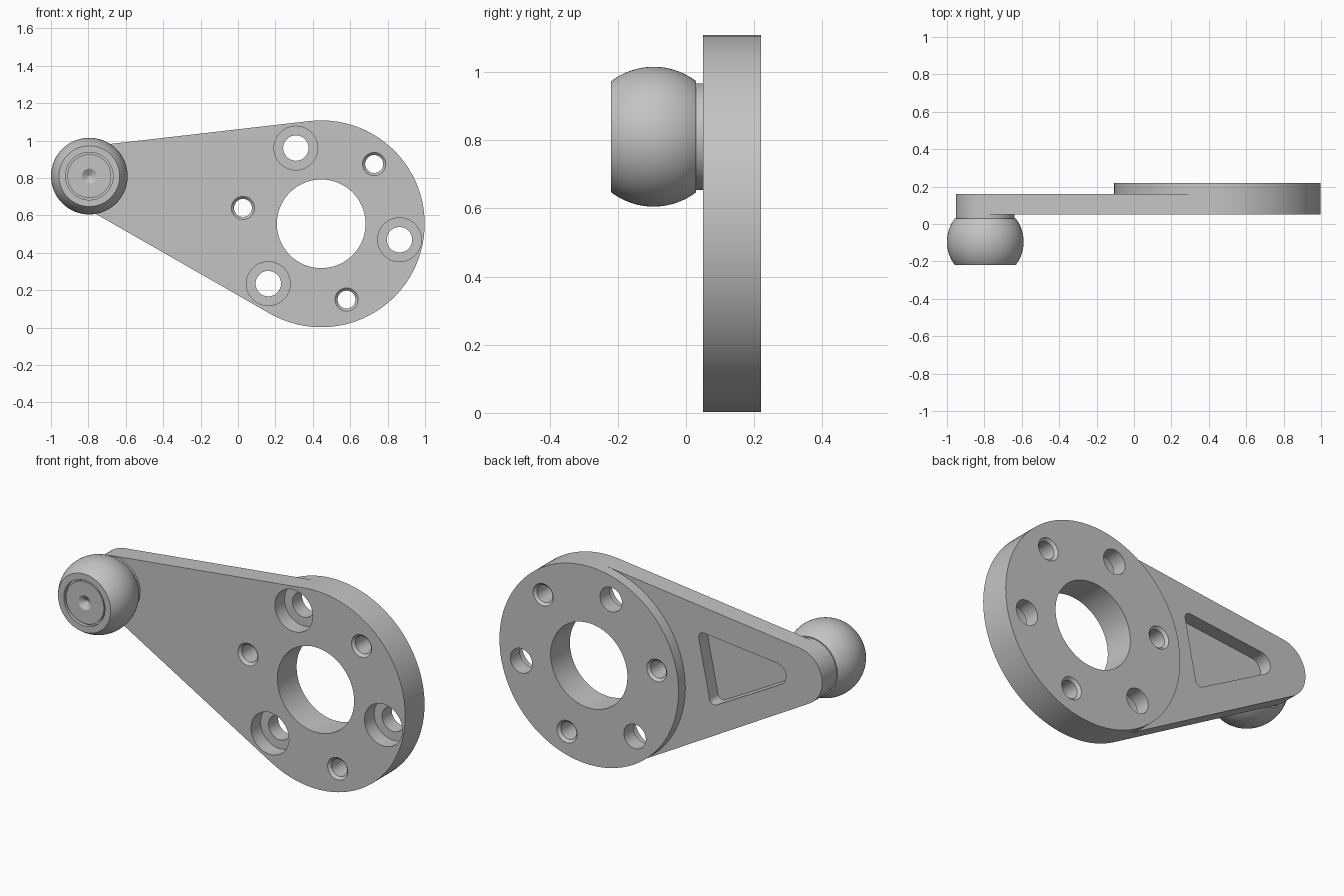
import bpy, bmesh
from math import pi, sin, cos, asin, atan2, hypot, radians, sqrt

if "Cube" in bpy.data.objects:
    bpy.data.objects.remove(bpy.data.objects["Cube"])

# Main dimensions: (x, z, radius) circles, and depths along y
DISC = (0.445, 0.555, 0.553)
TIP = (-0.795, 0.81, 0.158)
FRONT, ARM_BACK, DISC_BACK = 0.05, 0.16, 0.22
BOLT_CIRCLE = 0.427

grey = bpy.data.materials.new("machined_grey")
grey.use_nodes = True
grey.diffuse_color = (0.55, 0.55, 0.55, 1)
grey.node_tree.nodes["Principled BSDF"].inputs["Base Color"].default_value = grey.diffuse_color


def arc(circle, start, end, step=radians(4)):
    x, z, r = circle
    n = max(2, round((end - start) / step))
    angles = [start + (end - start) * i / n for i in range(n + 1)]
    return [(x + r * cos(a), z + r * sin(a)) for a in angles]


def belt_angles(circles):
    """Start and end angle of the belt's contact on each circle, counterclockwise."""
    normals = []
    for a, b in zip(circles, circles[1:] + circles[:1]):
        dx, dz = b[0] - a[0], b[1] - a[1]
        normals.append(atan2(dz, dx) - pi / 2 + asin((a[2] - b[2]) / hypot(dx, dz)))
    spans = []
    for i, end in enumerate(normals):
        start = normals[i - 1]
        spans.append((start, start + (end - start) % (2 * pi)))
    return spans


def finish(bm, name):
    bmesh.ops.recalc_face_normals(bm, faces=bm.faces)
    mesh = bpy.data.meshes.new(name)
    bm.to_mesh(mesh)
    bm.free()
    mesh.materials.append(grey)
    obj = bpy.data.objects.new(name, mesh)
    bpy.context.collection.objects.link(obj)
    return obj


def ring(bm, points, y):
    return [bm.verts.new((x, y, z)) for x, z in points]


def wall(bm, a, b):
    for i in range(len(a)):
        bm.faces.new((a[i - 1], a[i], b[i], b[i - 1]))


def lathe(bm, x, z, profile, sides=48):
    """Solid of revolution about y; profile is (radius, y), capped at both ends."""
    rings = []
    for r, y in profile:
        rings.append(ring(bm, arc((x, z, r), 0, 2 * pi, 2 * pi / sides)[:-1], y))
    for a, b in zip(rings, rings[1:]):
        wall(bm, a, b)
    bm.faces.new(rings[0])
    bm.faces.new(rings[-1])


def smooth(obj):
    bpy.ops.object.select_all(action='DESELECT')
    bpy.context.view_layer.objects.active = obj
    obj.select_set(True)
    bpy.ops.object.shade_smooth_by_angle(angle=radians(30))


def mix(a, b, t):
    return tuple(p + (q - p) * t for p, q in zip(a, b))


# Crank plate: thick disc with a thinner tapered arm
bm = bmesh.new()
disc_span, tip_span = belt_angles([DISC, TIP])
outer = arc(DISC, *disc_span)
inner = arc(DISC, disc_span[1], disc_span[0] + 2 * pi)[1:-1]
tip = arc(TIP, *tip_span, radians(8))
arm = [mix(outer[-1], tip[0], 0.25)] + tip + [mix(outer[0], tip[-1], 0.25)]

front = ring(bm, outer + arm, FRONT)
outer_mid, arm_mid = ring(bm, outer, ARM_BACK), ring(bm, arm, ARM_BACK)
inner_mid = ring(bm, inner, ARM_BACK)
back = ring(bm, outer + inner, DISC_BACK)
wall(bm, front, outer_mid + arm_mid)
wall(bm, outer_mid + inner_mid, back)
bm.faces.new(front)
bm.faces.new(back)
bm.faces.new([outer_mid[-1]] + arm_mid + [outer_mid[0]] + inner_mid[::-1])

# Softened rims
rims = list(zip(front, front[1:] + front[:1])) + list(zip(back, back[1:] + back[:1]))
rims += list(zip(arm_mid, arm_mid[1:]))
edges = [bm.edges.get(pair) for pair in rims]
bmesh.ops.bevel(bm, geom=edges, offset=0.007, segments=2, profile=0.5,
                affect='EDGES', clamp_overlap=False)
plate = finish(bm, "crank_plate")

# Cutter: centre bore, alternating counterbored and chamfered bolt holes, arm pocket
bm = bmesh.new()
lo, hi = FRONT - 0.03, DISC_BACK + 0.03
lathe(bm, DISC[0], DISC[1], [(0.237, lo), (0.237, hi)], 96)
step_y, chamfer = FRONT + 0.085, 0.014
counterbored = [(0.117, lo), (0.117, step_y), (0.068, step_y), (0.068, hi)]
chamfered = [(0.062, lo), (0.062, FRONT), (0.048, FRONT + chamfer),
             (0.048, DISC_BACK - chamfer), (0.062, DISC_BACK), (0.062, hi)]
for k in range(6):
    a = radians(48.5 + 60 * k)
    lathe(bm, DISC[0] + BOLT_CIRCLE * cos(a), DISC[1] + BOLT_CIRCLE * sin(a),
          counterbored if k % 2 else chamfered)

corners = [(-0.22, 0.862, 0.03), (-0.67, 0.785, 0.06), (-0.287, 0.538, 0.03)]
outline = []
for corner, span in zip(corners, belt_angles(corners)):
    outline += arc(corner, *span, radians(10))
floor, rim = ring(bm, outline, ARM_BACK - 0.075), ring(bm, outline, ARM_BACK + 0.03)
wall(bm, floor, rim)
bm.faces.new(floor)
bm.faces.new(rim)
cutter = finish(bm, "hole_cutter")
cutter.hide_render = True

cut = plate.modifiers.new("holes", 'BOOLEAN')
cut.operation, cut.solver, cut.object = 'DIFFERENCE', 'EXACT', cutter
bpy.context.view_layer.objects.active = plate
bpy.ops.object.modifier_apply(modifier=cut.name)
bpy.data.objects.remove(cutter)
smooth(plate)

# Ball stud: grooved, centre-drilled front, truncated ball, short neck
R, MID, FLAT = 0.205, -0.095, 0.125
profile = [(0.002, -0.19), (0.04, -0.215), (0.117, -0.215), (0.117, -0.2),
           (0.127, -0.2), (0.127, MID - FLAT)]
for i in range(25):
    y = -asin(FLAT / R) + 2 * asin(FLAT / R) * i / 24
    profile.append((R * cos(y), MID + R * sin(y)))
profile += [(0.156, MID + FLAT), (0.156, FRONT + 0.01)]
bm = bmesh.new()
lathe(bm, TIP[0], TIP[1], profile, 72)
smooth(finish(bm, "ball_stud"))
